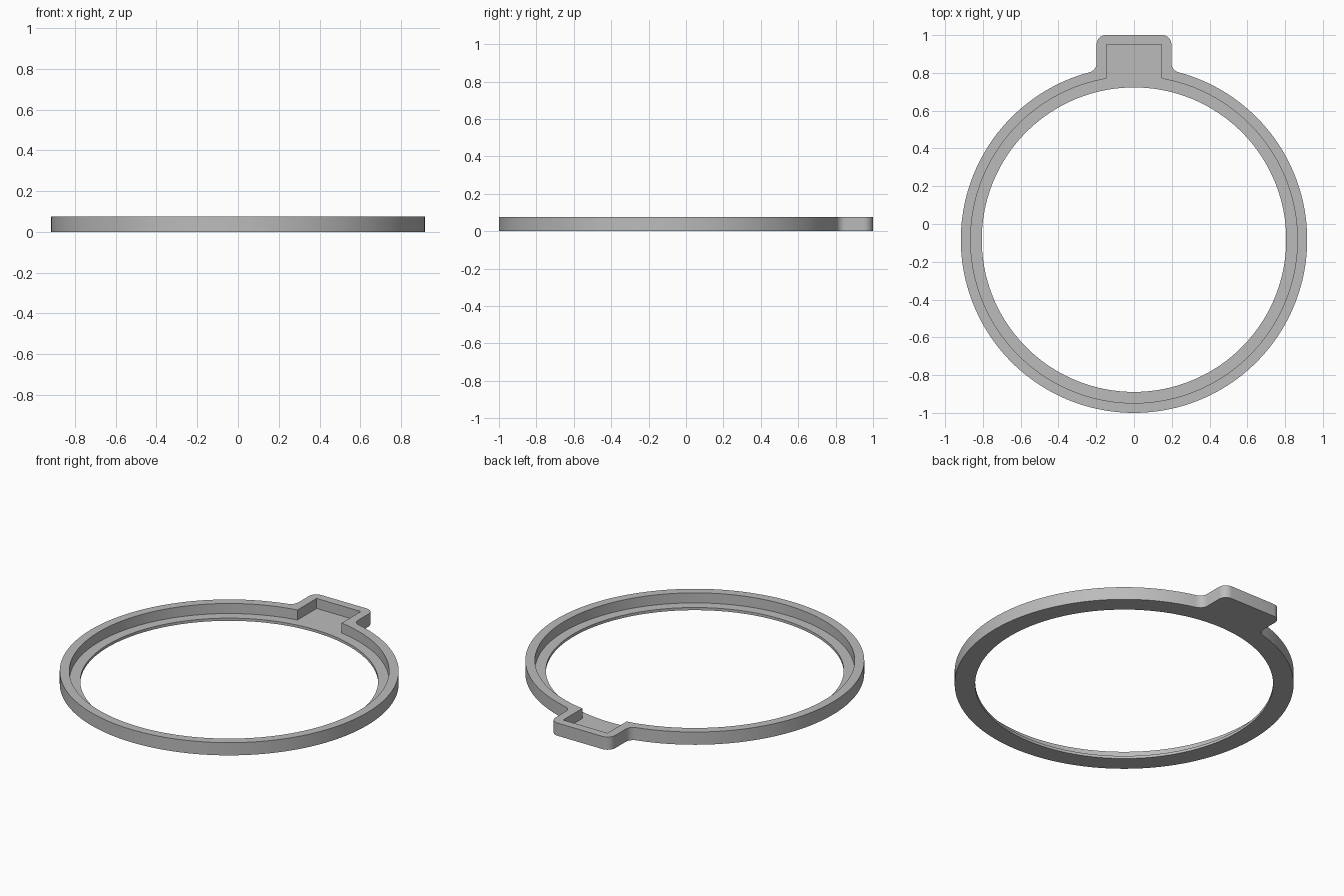
import bpy, bmesh
from math import sin, cos, pi, sqrt, atan2, asin, radians

if "Cube" in bpy.data.objects:
    bpy.data.objects.remove(bpy.data.objects["Cube"])

CY = -0.083                                  # ring centre
R_OUT, R_STEP, R_HOLE = 0.917, 0.865, 0.806  # ring radii
HEIGHT, FLOOR = 0.076, 0.016
TAB_X, TAB_R, FILLET = 0.198, 0.05, 0.05     # tab half width and roundings
POCKET_X, POCKET_Y = 0.146, 0.95


def arc(cx, cy, r, a0, a1, n):
    return [(cx + r * cos(a0 + (a1 - a0) * i / n),
             cy + r * sin(a0 + (a1 - a0) * i / n)) for i in range(n + 1)]


def mirrored(half):
    """Close a right-hand half outline that starts on the axis."""
    return half + [(-x, y) for x, y in reversed(half[1:])]


# Outer outline: ring arc, concave fillet, rounded tab corner
fx = TAB_X + FILLET
fy = sqrt((R_OUT + FILLET) ** 2 - fx ** 2)
turn = atan2(fy, fx)
outer = mirrored(arc(0, CY, R_OUT, -pi / 2, turn, 80)
                 + arc(fx, CY + fy, FILLET, turn + pi, pi, 8)[1:]
                 + arc(TAB_X - TAB_R, 1 - TAB_R, TAB_R, 0, pi / 2, 8))

# Recess outline: step arc opening into a square pocket
mouth = pi / 2 - asin(POCKET_X / R_STEP)
recess = mirrored(arc(0, CY, R_STEP, -pi / 2, mouth, 80)
                  + [(POCKET_X, POCKET_Y)])

# Central opening
hole = arc(0, CY, R_HOLE, -pi / 2, 3 * pi / 2, 160)[:-1]

bm = bmesh.new()


def loop(points, z):
    verts = [bm.verts.new((x, y, z)) for x, y in points]
    edges = [bm.edges.new((v, verts[i - 1])) for i, v in enumerate(verts)]
    return verts, edges


def wall(low, high):
    a, b = low[0], high[0]
    for i in range(len(a)):
        bm.faces.new((a[i - 1], a[i], b[i], b[i - 1]))


def flat(first, second):
    bmesh.ops.triangle_fill(bm, edges=first[1] + second[1], use_beauty=True)


outer_low, outer_high = loop(outer, 0), loop(outer, HEIGHT)
recess_low, recess_high = loop(recess, FLOOR), loop(recess, HEIGHT)
hole_low, hole_high = loop(hole, 0), loop(hole, FLOOR)

flat(outer_low, hole_low)        # underside
flat(recess_low, hole_high)      # recessed ledge and pocket floor
flat(outer_high, recess_high)    # top rim
wall(outer_low, outer_high)
wall(recess_low, recess_high)
wall(hole_low, hole_high)
bmesh.ops.recalc_face_normals(bm, faces=bm.faces[:])

mesh = bpy.data.meshes.new("ring_with_tab")
bm.to_mesh(mesh)
bm.free()
ring = bpy.data.objects.new("ring_with_tab", mesh)
bpy.context.collection.objects.link(ring)

# Plain grey
grey = bpy.data.materials.new("grey")
grey.use_nodes = True
colour = (0.5, 0.5, 0.5, 1)
grey.diffuse_color = colour
grey.node_tree.nodes["Principled BSDF"].inputs["Base Color"].default_value = colour
mesh.materials.append(grey)

# Smooth curved walls, sharp rims
bpy.ops.object.select_all(action="DESELECT")
ring.select_set(True)
bpy.context.view_layer.objects.active = ring
bpy.ops.object.shade_smooth_by_angle(angle=radians(30))
